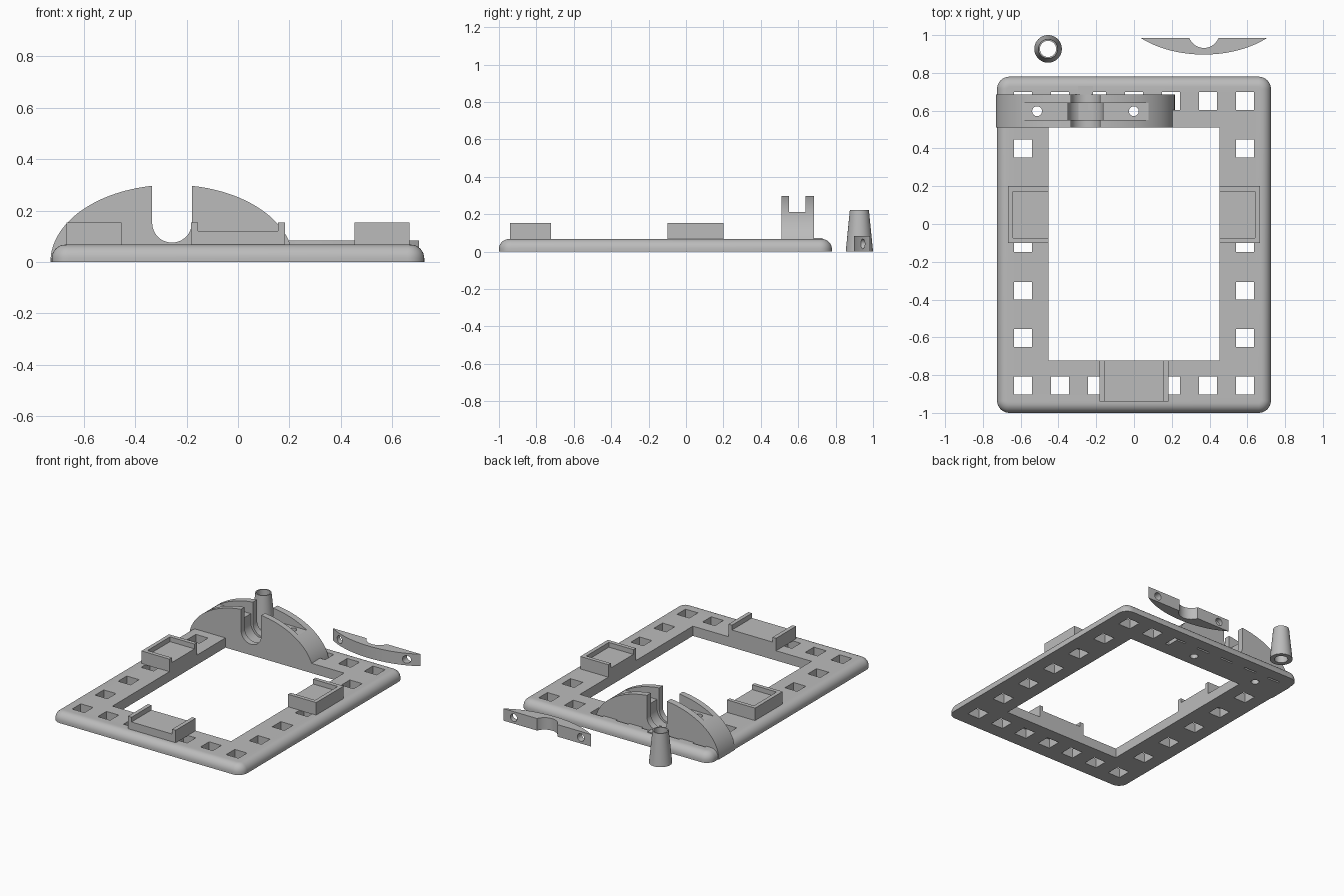
import bpy, bmesh
from math import sin, cos, pi, sqrt, acos

if "Cube" in bpy.data.objects:
    bpy.data.objects.remove(bpy.data.objects["Cube"])

grey = bpy.data.materials.new("light_grey")
grey.use_nodes = True
COLOUR = (0.5, 0.5, 0.5, 1)
grey.diffuse_color = COLOUR
grey.node_tree.nodes["Principled BSDF"].inputs["Base Color"].default_value = COLOUR


def loft(name, rings):
    """Closed solid through a stack of equally sized rings."""
    bm = bmesh.new()
    loops = [[bm.verts.new(p) for p in ring] for ring in rings]
    n = len(loops[0])
    for a, b in zip(loops, loops[1:]):
        for i in range(n):
            j = (i + 1) % n
            bm.faces.new((a[i], a[j], b[j], b[i]))
    bm.faces.new(loops[0])
    bm.faces.new(loops[-1])
    bmesh.ops.recalc_face_normals(bm, faces=bm.faces)
    mesh = bpy.data.meshes.new(name)
    bm.to_mesh(mesh)
    bm.free()
    mesh.materials.append(grey)
    ob = bpy.data.objects.new(name, mesh)
    bpy.context.collection.objects.link(ob)
    return ob


def prism_y(name, pts, y0, y1):
    return loft(name, [[(x, y, z) for x, z in pts] for y in (y0, y1)])


def prism_z(name, pts, z0, z1):
    return loft(name, [[(x, y, z) for x, y in pts] for z in (z0, z1)])


def box(name, x0, x1, y0, y1, z0, z1):
    return prism_z(name, [(x0, y0), (x1, y0), (x1, y1), (x0, y1)], z0, z1)


def arc(cx, cy, rx, ry, a0, a1, n):
    return [(cx + rx * cos(a0 + (a1 - a0) * i / n),
             cy + ry * sin(a0 + (a1 - a0) * i / n)) for i in range(n + 1)]


def circle(cx, cy, r, n=32):
    return arc(cx, cy, r, r, 0, 2 * pi, n)[:-1]


def cut(ob, cutters):
    for c in cutters:
        c.hide_render = True
        mod = ob.modifiers.new("cut", "BOOLEAN")
        mod.operation = "DIFFERENCE"
        mod.solver = "EXACT"
        mod.object = c
        bpy.context.view_layer.objects.active = ob
        bpy.ops.object.modifier_apply(modifier=mod.name)
        bpy.data.objects.remove(c)


def smooth(ob):
    bpy.ops.object.select_all(action="DESELECT")
    ob.select_set(True)
    bpy.context.view_layer.objects.active = ob
    bpy.ops.object.shade_smooth_by_angle(angle=0.5)


# Main dimensions
TOP = 0.067
AX, AW, AH = -0.257, 0.473, 0.3        # arch centre, half width, height
AY0, AY1 = 0.51, 0.685                 # arch depth range
GY0, GY1 = 0.55, 0.64                  # strap groove range
GZ = 0.212                             # groove floor
SCREW = 0.256                          # screw offset from arch centre


def rounded_outline(inset, z):
    r = 0.065 - inset
    pts = []
    for k, (cx, cy) in enumerate([(0.66, 0.715), (-0.66, 0.715), (-0.66, -0.935), (0.66, -0.935)]):
        pts += arc(cx, cy, r, r, k * pi / 2, (k + 1) * pi / 2, 8)
    return [(x, y, z) for x, y in pts]


def screw_cutters():
    return [prism_z("screw_cutter", circle(AX + s * SCREW, 0.597, 0.026), -0.1, 0.5)
            for s in (-1, 1)]


# Base frame with rounded upper rim
R = 0.053
rings = [rounded_outline(0, 0)]
for i in range(9):
    a = i / 8 * pi / 2
    rings.append(rounded_outline(R * (1 - cos(a)), TOP - R + R * sin(a)))
frame = loft("base_frame", rings)
cutters = [box("opening_cutter", -0.453, 0.453, -0.722, 0.51, -0.1, 0.2)]
for col in range(-3, 4):
    for row in range(7):
        if abs(col) == 3 or row in (0, 6):
            x, y, h = col * 0.196, -0.855 + row * 0.251, 0.047
            cutters.append(box("hole_cutter", x - h, x + h, y - h, y + h, -0.1, 0.2))
cut(frame, cutters + screw_cutters())
smooth(frame)


# Elliptical arch with a round-bottomed slot, inner ring groove and strap groove
def slot(r, y0, y1):
    pts = arc(AX, 0.152, r, r, pi, 2 * pi, 24) + [(AX + r, 0.5), (AX - r, 0.5)]
    return prism_y("slot_cutter", pts, y0, y1)


arch = prism_y("arch", arc(AX, 0, AW, AH, 0, pi, 64), AY0, AY1)
cut(arch, [slot(0.077, 0.4, 0.8), slot(0.093, GY0, GY1),
           box("groove_cutter", -1, 1, GY0, GY1, GZ, 0.5)] + screw_cutters())
smooth(arch)
box("arch_rear_tab", AX - 0.04, AX + 0.04, AY1 - 0.01, 0.73, 0.02, 0.073)

# Loose strap that matches the arch crown, lying on its side
SX, SY = 0.37, 0.985
half = acos(GZ / AH)
crown = arc(SX, SY + GZ, AW, -AH, pi / 2 - half, pi / 2 + half, 40)
strap = prism_z("loose_strap", crown, 0, 0.083)
cut(strap, [prism_z("notch_cutter", circle(SX, SY + 0.03, 0.083, 40), -0.1, 0.2)] +
    [prism_y("strap_hole_cutter", circle(SX + s * SCREW, 0.041, 0.026), 0.8, 1.1)
     for s in (-1, 1)])
smooth(strap)

# Hollow tapered post
PX, PY = -0.455, 0.927
post = loft("tapered_post", [[(x, y, z) for x, y in circle(PX, PY, r, 48)]
                             for r, z in ((0.073, 0), (0.051, 0.222))])
cut(post, [prism_z("bore_cutter", circle(PX, PY, 0.043, 48), -0.1, 0.4)])
smooth(post)

# Holders: side pair with three walls, front one with two
for side, s in (("left", 1), ("right", -1)):
    xs = sorted((s * 0.453, s * 0.667))
    inner = sorted((s * 0.4, s * 0.64))
    holder = box(side + "_holder", *xs, -0.1, 0.2, TOP - 0.002, 0.153)
    cut(holder, [box("pocket_cutter", *inner, -0.073, 0.173, 0.12, 0.3)])
front = box("front_holder", -0.182, 0.182, -0.94, -0.722, TOP - 0.002, 0.153)
cut(front, [box("pocket_cutter", -0.155, 0.155, -1.1, -0.6, 0.12, 0.3)])
